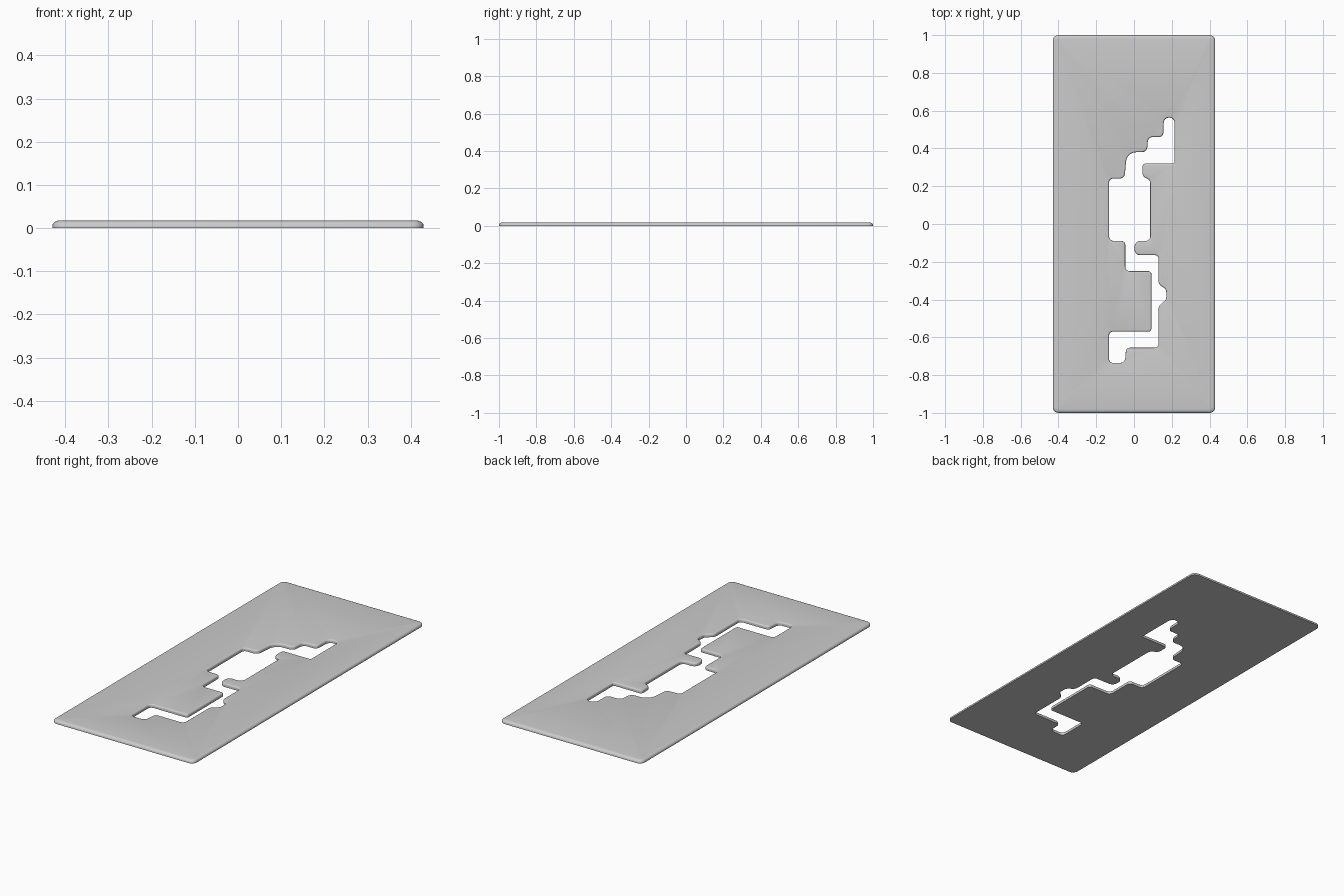
import bpy, bmesh, math
from mathutils import Vector

if "Cube" in bpy.data.objects:
    bpy.data.objects.remove(bpy.data.objects["Cube"])

H = 0.018  # plate thickness


def rounded(points):
    """Replace each (x, y, radius) corner with a small arc."""
    out = []
    n = len(points)
    for i, (x, y, r) in enumerate(points):
        p = Vector((x, y))
        a = (Vector(points[i - 1][:2]) - p)
        b = (Vector(points[(i + 1) % n][:2]) - p)
        ua, ub = a.normalized(), b.normalized()
        half = ua.angle(ub) / 2
        d = min(r / math.tan(half), a.length * 0.47, b.length * 0.47)
        rad = d * math.tan(half)
        c = p + (ua + ub).normalized() * (rad / math.sin(half))
        v0, v1 = p + ua * d - c, p + ub * d - c
        sweep = v0.angle_signed(v1)
        for k in range(7):
            t = -sweep * k / 6
            out.append(c + Vector((v0.x * math.cos(t) - v0.y * math.sin(t),
                                   v0.x * math.sin(t) + v0.y * math.cos(t))))
    return out


def offset(loop, dist):
    """Move a loop sideways; positive is to the left of travel."""
    res = []
    n = len(loop)
    for i, p in enumerate(loop):
        e0 = (p - loop[i - 1]).normalized()
        e1 = (loop[(i + 1) % n] - p).normalized()
        t = (e0 + e1).normalized()
        res.append(p + Vector((-t.y, t.x)) * dist / max(t.dot(e1), 0.5))
    return res


def add_wall(bm, loop, width):
    """Vertical wall with a rounded top edge; returns bottom and top rim edges."""
    profile = [(0, 0)]
    drop = min(width, H * 0.7)
    for k in range(5):
        a = math.pi / 2 * k / 4
        profile.append((width * (1 - math.cos(a)), H - drop + drop * math.sin(a)))
    rings = [[bm.verts.new((p.x, p.y, z)) for p in offset(loop, d)] for d, z in profile]
    n = len(loop)
    for r0, r1 in zip(rings, rings[1:]):
        for i in range(n):
            j = (i + 1) % n
            bm.faces.new((r0[i], r0[j], r1[j], r1[i]))
    return [[bm.edges.get((r[i], r[(i + 1) % n])) for i in range(n)]
            for r in (rings[0], rings[-1])]


# Plate outline (counter-clockwise) and stepped slot (clockwise)
outline = [(-.43, -1, .03), (.43, -1, .03), (.43, 1, .03), (-.43, 1, .03)]
slot = [
    (.158, .563, .03), (.215, .563, .03), (.215, .32, .008), (.045, .32, .015),
    (.045, .25, .03), (.086, .235, .03), (.086, -.09, .025), (.003, -.09, .03),
    (.003, -.165, .03), (.13, -.165, .02), (.13, -.32, .03), (.171, -.345, .03),
    (.171, -.40, .03), (.13, -.435, .03), (.13, -.655, .02), (-.042, -.655, .02),
    (-.048, -.735, .025), (-.132, -.735, .02), (-.132, -.57, .02), (.092, -.57, .015),
    (.092, -.25, .015), (-.046, -.25, .025), (-.046, -.09, .02), (-.132, -.09, .025),
    (-.132, .24, .02), (-.05, .24, .03), (-.038, .38, .055), (.068, .38, .03),
    (.075, .46, .025), (.155, .46, .025)]

# Shift plate: walls, then top and bottom faces around the slot
bm = bmesh.new()
outer = add_wall(bm, rounded(outline), 0.02)
inner = add_wall(bm, rounded(slot), 0.008)
for o, i in zip(outer, inner):
    bmesh.ops.triangle_fill(bm, edges=o + i, use_beauty=True)
bmesh.ops.recalc_face_normals(bm, faces=bm.faces)
mesh = bpy.data.meshes.new("slotted_plate")
bm.to_mesh(mesh)
bm.free()
plate = bpy.data.objects.new("slotted_plate", mesh)
bpy.context.collection.objects.link(plate)
bpy.context.view_layer.objects.active = plate
plate.select_set(True)
bpy.ops.object.shade_smooth_by_angle(angle=math.radians(40))
